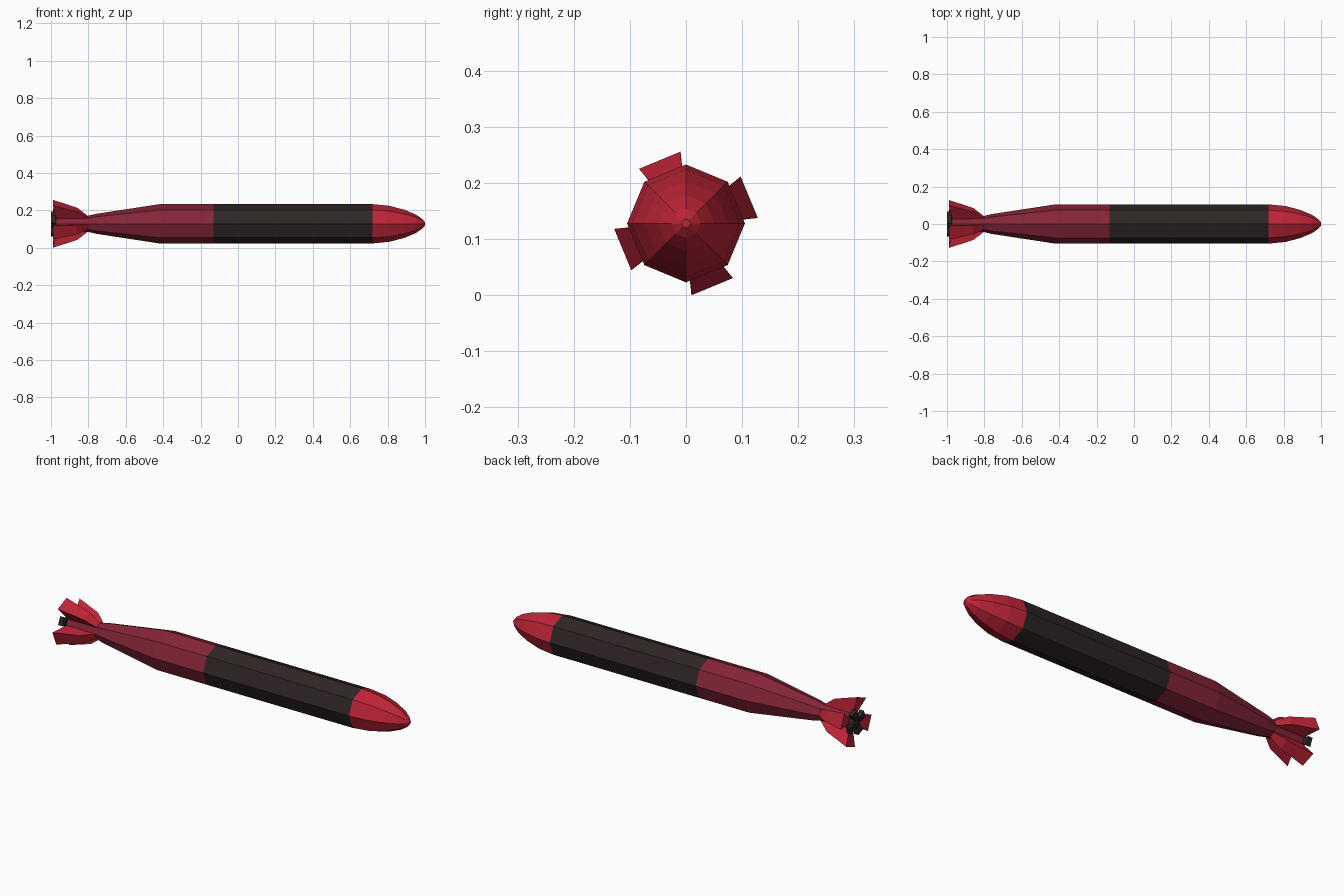
import bpy, bmesh, math
from mathutils import Vector

if "Cube" in bpy.data.objects:
    bpy.data.objects.remove(bpy.data.objects["Cube"])

CZ = 0.128  # height of the long axis


def material(name, rgb):
    m = bpy.data.materials.new(name)
    m.diffuse_color = (*rgb, 1)
    m.use_nodes = True
    m.node_tree.nodes["Principled BSDF"].inputs["Base Color"].default_value = m.diffuse_color
    return m


bright = material("bright_red", (0.52, 0.018, 0.038))
maroon = material("maroon", (0.235, 0.018, 0.038))
dark = material("charcoal", (0.028, 0.018, 0.018))


def finish(name, bm, mat):
    bmesh.ops.recalc_face_normals(bm, faces=bm.faces)
    me = bpy.data.meshes.new(name)
    bm.to_mesh(me)
    bm.free()
    me.materials.append(mat)
    ob = bpy.data.objects.new(name, me)
    bpy.context.collection.objects.link(ob)
    return ob


def loft(bm, rings):
    """Skin a list of equal-length point rings and cap both ends."""
    vs = [[bm.verts.new(p) for p in r] for r in rings]
    n = len(vs[0])
    for a, b in zip(vs, vs[1:]):
        for i in range(n):
            j = (i + 1) % n
            bm.faces.new((a[i], a[j], b[j], b[i]))
    bm.faces.new(vs[0])
    bm.faces.new(vs[-1])


def octagon(x, r):
    return [Vector((x, r * math.cos(i * math.pi / 4),
                    CZ + r * math.sin(i * math.pi / 4))) for i in range(8)]


def body(name, profile, mat):
    bm = bmesh.new()
    loft(bm, [octagon(x, r) for x, r in profile])
    finish(name, bm, mat)


def wedges(name, stations, start, mat):
    """Four wedge blades; station = (x inner, x outer, inner r, half w, outer r, half w)."""
    bm = bmesh.new()
    for k in range(4):
        a = math.radians(start + 90 * k)
        u = Vector((0, math.cos(a), math.sin(a)))
        t = Vector((0, -math.sin(a), math.cos(a)))

        def p(x, r, w):
            return Vector((x, 0, CZ)) + u * r + t * w
        loft(bm, [[p(xi, ri, -wi), p(xi, ri, wi), p(xo, ro, wo), p(xo, ro, -wo)]
                  for xi, xo, ri, wi, ro, wo in stations])
    finish(name, bm, mat)


# hull sections
body("nose_cone", [(0.72, 0.105), (0.81, 0.096), (0.89, 0.075),
                   (0.95, 0.050), (0.985, 0.026), (1.0, 0.008)], bright)
body("mid_hull", [(-0.13, 0.105), (0.72, 0.105)], dark)
body("rear_hull", [(-0.97, 0.038), (-0.81, 0.041), (-0.76, 0.053),
                   (-0.42, 0.105), (-0.13, 0.105)], maroon)

# flared tail fins
wedges("tail_fins", [(-0.80, -0.80, 0.030, 0.013, 0.037, 0.0155),
                     (-0.86, -0.86, 0.030, 0.013, 0.082, 0.027),
                     (-0.97, -0.99, 0.030, 0.013, 0.122, 0.040)], 22.5, bright)

# propeller blades and hub
wedges("propeller_blades", [(-0.975, -0.975, 0.02, 0.010, 0.063, 0.022),
                            (-1.0, -1.0, 0.02, 0.010, 0.063, 0.022)], 67.5, dark)
body("propeller_hub", [(-0.995, 0.032), (-0.965, 0.036)], dark)
